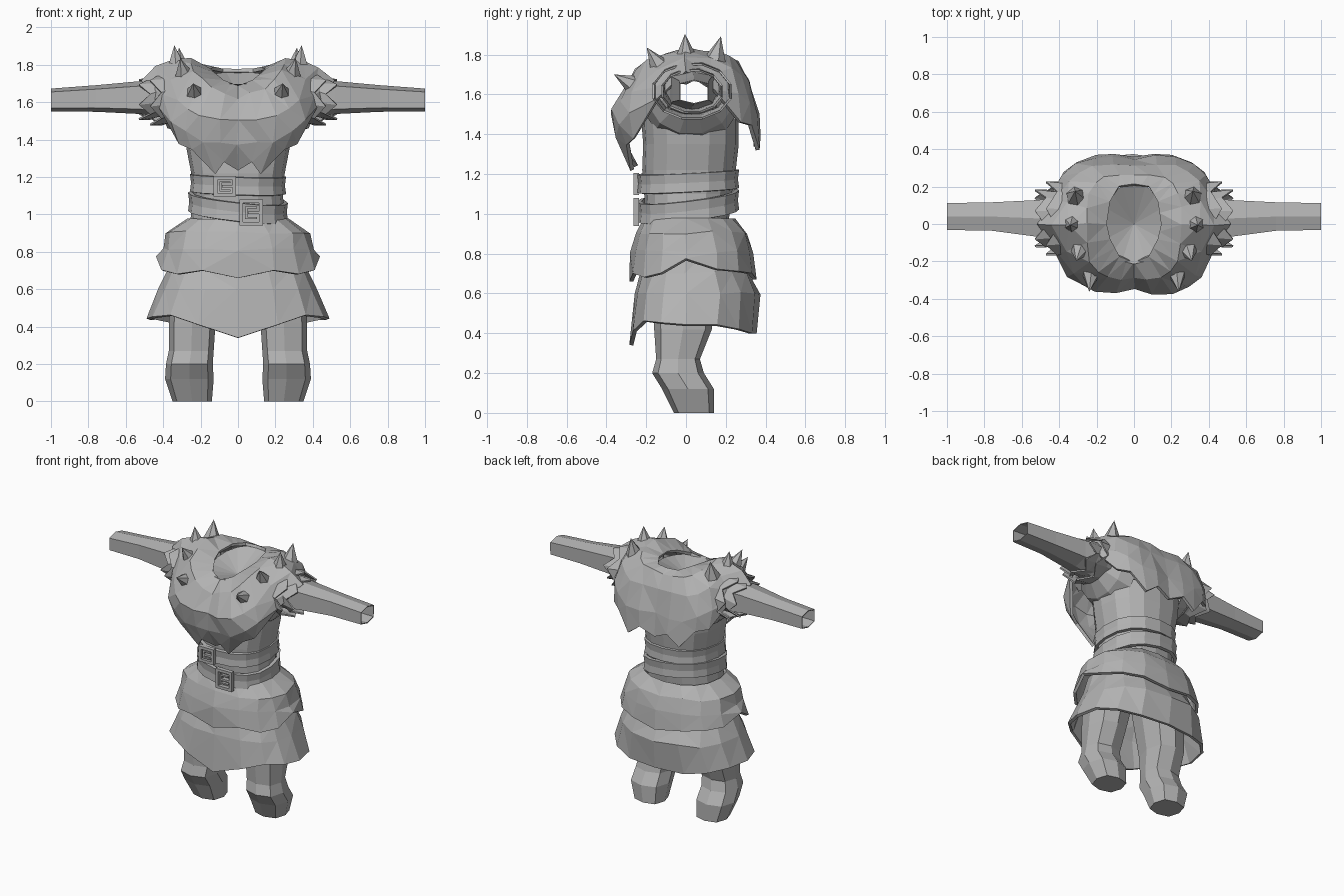
import bpy, bmesh, math, random
from mathutils import Vector, Matrix

random.seed(4)
cube = bpy.data.objects.get("Cube")
if cube:
    bpy.data.objects.remove(cube)

grey = bpy.data.materials.new("plain_grey")
grey.use_nodes = True
color = (0.45, 0.45, 0.45, 1)
grey.diffuse_color = color
grey.node_tree.nodes["Principled BSDF"].inputs["Base Color"].default_value = color


def finish(name, bm, thickness=0):
    """Turn a bmesh into a flat-shaded object, thickened if it is cloth."""
    bmesh.ops.recalc_face_normals(bm, faces=bm.faces)
    mesh = bpy.data.meshes.new(name)
    bm.to_mesh(mesh)
    bm.free()
    mesh.materials.append(grey)
    obj = bpy.data.objects.new(name, mesh)
    bpy.context.collection.objects.link(obj)
    if thickness:
        mod = obj.modifiers.new("thickness", "SOLIDIFY")
        mod.thickness = thickness
        mod.offset = 0
    return obj


def loft(name, rings, thickness=0, caps=False, rough=0):
    """Skin a stack of closed rings; rough creases the inner rings."""
    bm = bmesh.new()
    rows = [[bm.verts.new(p) for p in ring] for ring in rings]
    count = len(rows[0])
    for low, high in zip(rows, rows[1:]):
        for i in range(count):
            j = (i + 1) % count
            bm.faces.new((low[i], low[j], high[j], high[i]))
    if caps:
        bm.faces.new(rows[0])
        bm.faces.new(rows[-1])
    if rough:
        for row in rows[1:-1]:
            for v in row:
                v.co += Vector([random.uniform(-rough, rough) for axis in "xyz"])
        bmesh.ops.triangulate(bm, faces=bm.faces)
    return finish(name, bm, thickness)


def signed_power(value, power):
    return math.copysign(abs(value) ** power, value)


def body_ring(half_width, front, back, height, count=16, power=0.85):
    """Horizontal ring starting at the front; height is a function of x, y, index."""
    points = []
    for i in range(count):
        a = math.tau * i / count
        s, c = math.sin(a), math.cos(a)
        x = half_width * signed_power(s, power)
        y = (front if c > 0 else back) * abs(c) ** power
        z = height(x, y, i) if callable(height) else height
        points.append((x, y, z))
    return points


def arm_ring(side, x, y, z, ry, rz, count, reach=0, power=1):
    """Vertical ring around the arm; every second point is moved by reach."""
    points = []
    for i in range(count):
        a = math.tau * (i + 0.5) / count
        points.append((side * (x + reach * (i % 2)), y + ry * math.cos(a),
                       z + rz * signed_power(math.sin(a), power)))
    return points


def box(name, center, size):
    bm = bmesh.new()
    bmesh.ops.create_cube(bm, size=1)
    bmesh.ops.scale(bm, vec=size, verts=bm.verts)
    bmesh.ops.translate(bm, vec=center, verts=bm.verts)
    return finish(name, bm)


# Shirt body, and the dish inside the neck opening
loft("shirt_body", [
    body_ring(0.26, -0.2, 0.21, 0.92),
    body_ring(0.24, -0.21, 0.23, 1.1),
    body_ring(0.25, -0.22, 0.25, 1.22),
    body_ring(0.275, -0.215, 0.265, 1.35),
    body_ring(0.29, -0.225, 0.265, 1.48)])
loft("neck_dish", [
    body_ring(0.165, -0.215, 0.225, lambda x, y, i: 1.73 + 0.15 * y, 16, 1),
    body_ring(0.002, -0.002, 0.002, 1.65)])


# Belts with buckles
def belt(name, half_width, low, high, tilt_x, tilt_y):
    rings = []
    mid = (low + high) / 2
    for z, grow in ((low, 0.006), (mid, 0), (high, 0.006)):
        rings.append(body_ring(half_width + grow, -0.228 - grow, 0.25 + grow,
                               lambda x, y, i: z + tilt_x * x + tilt_y * y))
    loft(name, rings, 0.022)


def buckle(name, x, z, w, h):
    y, bar = -0.25, 0.02
    for s, word in ((-1, "low"), (1, "high")):
        box(f"{name}_{word}_bar", (x, y, z + s * (h - bar) / 2), (w, 0.03, bar))
        box(f"{name}_{word}_side", (x + s * (w - bar) / 2, y, z), (bar, 0.03, h))
        box(f"{name}_{word}_inner", (x, y, z + s * h / 5), (w / 2, 0.02, bar / 2))
    box(f"{name}_inner_side", (x - w / 5, y, z), (bar / 2, 0.02, h / 2))
    box(f"{name}_prong", (x + w / 8, y, z), (w / 2, 0.03, bar * 0.7))


belt("upper_belt", 0.24, 1.115, 1.21, -0.03, 0.05)
belt("lower_belt", 0.25, 0.99, 1.09, -0.11, 0.12)
buckle("upper_buckle", -0.07, 1.15, 0.12, 0.11)
buckle("lower_buckle", 0.07, 1.01, 0.125, 0.14)


# Two skirt tiers, hems listed from front to back and mirrored
def hem(heights):
    return lambda x, y, i: heights[min(i, 16 - i)]


loft("lower_skirt", [
    body_ring(0.33, -0.19, 0.26, 0.82),
    body_ring(0.37, -0.215, 0.31, 0.7),
    body_ring(0.415, -0.25, 0.365, 0.6),
    body_ring(0.48, -0.275, 0.345,
              hem([0.34, 0.41, 0.46, 0.45, 0.44, 0.44, 0.42, 0.4, 0.4]))],
     0.02, rough=0.008)
loft("upper_skirt", [
    body_ring(0.265, -0.205, 0.24, 0.97),
    body_ring(0.375, -0.235, 0.3, 0.9),
    body_ring(0.395, -0.265, 0.325, 0.81),
    body_ring(0.43, -0.275, 0.345,
              hem([0.66, 0.7, 0.68, 0.7, 0.77, 0.72, 0.71, 0.7, 0.67]))],
     0.02, rough=0.008)

# Legs: height, centre x, half width, front y, back y
leg_profile = [(0, 0.245, 0.105, -0.06, 0.14), (0.12, 0.26, 0.13, -0.12, 0.14),
               (0.2, 0.26, 0.125, -0.17, 0.09), (0.27, 0.25, 0.12, -0.15, 0.07),
               (0.42, 0.245, 0.125, -0.16, 0.13), (0.75, 0.2, 0.15, -0.17, 0.17)]
for side, word in ((1, "left"), (-1, "right")):
    rings = []
    for z, cx, hw, front, back in leg_profile:
        middle, depth = (front + back) / 2, (back - front) / 2
        ring = body_ring(hw, -depth, depth, z, 8, 0.75)
        rings.append([(x + side * cx, y + middle, h) for x, y, h in ring])
    loft(f"{word}_leg", rings, caps=True)

# Armholes, open sleeves and ragged shoulder cuffs
armhole_profile = [(0.2, 0.025, 1.57, 0.25, 0.21), (0.29, 0.025, 1.59, 0.22, 0.19),
                   (0.36, 0.03, 1.61, 0.14, 0.13)]
sleeve_profile = [(0.32, 0.03, 1.615, 0.15, 0.12), (0.4, 0.03, 1.62, 0.125, 0.1),
                  (0.52, 0.03, 1.625, 0.11, 0.085), (0.76, 0.04, 1.62, 0.085, 0.068),
                  (1, 0.04, 1.612, 0.08, 0.058)]
cuffs = [("outer", 0.28, 0.19, 0.47, 0.2), ("inner", 0.35, 0.145, 0.53, 0.155)]
for side, word in ((1, "left"), (-1, "right")):
    loft(f"{word}_armhole", [arm_ring(side, *row, 12) for row in armhole_profile])
    loft(f"{word}_sleeve",
         [arm_ring(side, *row, 6, power=0.5) for row in sleeve_profile], 0.006)
    for layer, x, r, tip, flare in cuffs:
        loft(f"{word}_{layer}_cuff", [
            arm_ring(side, x, 0.03, 1.63, r * 0.95, r * 0.7, 12),
            arm_ring(side, (x + tip) / 2, 0.03, 1.625, r, r * 0.72, 12),
            arm_ring(side, tip, 0.03, 1.615, flare, flare * 0.7, 12, -0.06)], 0.01)

# Mantle: strips from neck to hem, front to back, mirrored
half = [
    [(0, -.2, 1.68), (0, -.28, 1.62), (0, -.335, 1.5), (0, -.32, 1.38), (0, -.25, 1.24)],
    [(.08, -.17, 1.71), (.14, -.28, 1.67), (.2, -.36, 1.52), (.19, -.34, 1.39), (.12, -.27, 1.22)],
    [(.13, -.08, 1.75), (.24, -.2, 1.76), (.32, -.26, 1.61), (.35, -.28, 1.5), (.31, -.26, 1.38)],
    [(.15, 0, 1.77), (.25, 0, 1.83), (.35, 0, 1.82), (.43, 0, 1.78), (.51, 0, 1.71)],
    [(.13, .12, 1.78), (.24, .16, 1.8), (.34, .22, 1.72), (.38, .25, 1.6), (.37, .27, 1.46)],
    [(.08, .2, 1.77), (.16, .25, 1.76), (.22, .3, 1.66), (.22, .345, 1.5), (.2, .36, 1.32)],
    [(0, .21, 1.77), (0, .25, 1.75), (0, .3, 1.66), (0, .34, 1.5), (0, .35, 1.34)]]
strips = [[Vector(p) for p in strip] for strip in half]
strips += [[Vector((-p.x, p.y, p.z)) for p in strip] for strip in strips[-2:0:-1]]
full = []
for i, strip in enumerate(strips):
    after = strips[(i + 1) % len(strips)]
    between = [a.lerp(b, 0.5) for a, b in zip(strip, after)]
    for p in between[1:]:
        p.x, p.y = p.x * 1.04, p.y * 1.04
    # Ragged teeth at the hem
    between[-1] = between[-1].lerp(between[-2], 0.35)
    full += [strip, between]
loft("mantle", list(zip(*full)), 0.02, rough=0.008)

# Shoulder spikes: base point and direction
spikes = [((0.31, 0.15, 1.79), (0.05, 0.25, 1)), ((0.33, 0, 1.8), (0.1, -0.05, 1)),
          ((0.29, -0.14, 1.75), (0.2, -0.6, 0.9)), ((0.23, -0.27, 1.65), (0.1, -1, 0.55))]
for side, word in ((1, "left"), (-1, "right")):
    for n, (base, aim) in enumerate(spikes):
        direction = Vector((side * aim[0], aim[1], aim[2])).normalized()
        start = Vector((side * base[0], base[1], base[2]))
        turn = direction.to_track_quat("Z", "Y").to_matrix().to_4x4()
        bm = bmesh.new()
        bmesh.ops.create_cone(bm, cap_ends=True, segments=6, radius1=0.055, radius2=0,
                              depth=0.12,
                              matrix=Matrix.Translation(start + direction * 0.045) @ turn)
        finish(f"{word}_spike_{n}", bm)
